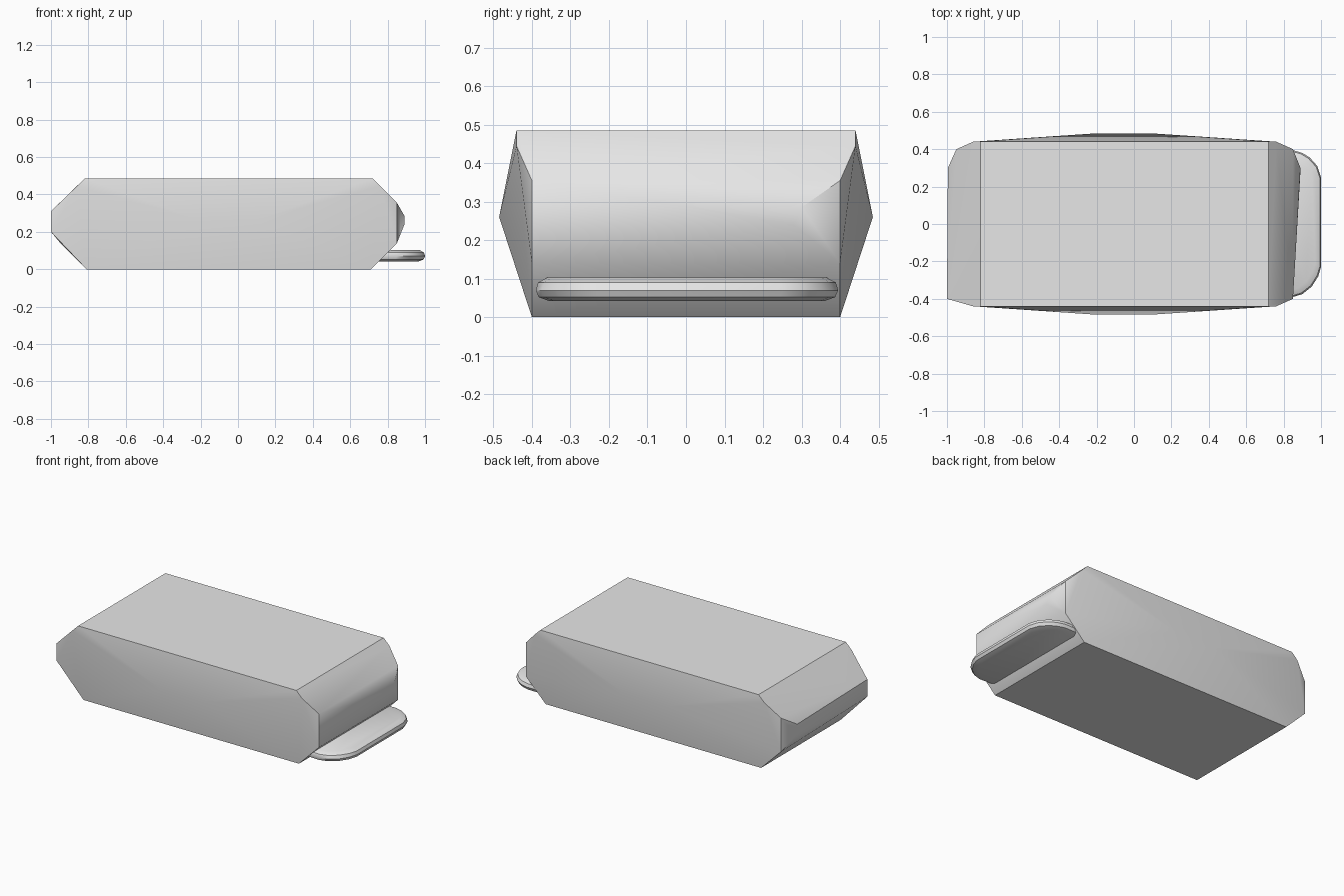
import bpy, bmesh, math

cube = bpy.data.objects.get("Cube")
if cube:
    bpy.data.objects.remove(cube, do_unlink=True)

# One plain grey for everything
grey = bpy.data.materials.new("light_grey")
grey.use_nodes = True
grey.diffuse_color = (0.8, 0.8, 0.8, 1)
grey.node_tree.nodes["Principled BSDF"].inputs["Base Color"].default_value = (0.8, 0.8, 0.8, 1)


def finish(name, bm, angle):
    bmesh.ops.recalc_face_normals(bm, faces=bm.faces[:])
    mesh = bpy.data.meshes.new(name)
    bm.to_mesh(mesh)
    bm.free()
    obj = bpy.data.objects.new(name, mesh)
    bpy.context.collection.objects.link(obj)
    mesh.materials.append(grey)
    bpy.ops.object.select_all(action='DESELECT')
    obj.select_set(True)
    bpy.context.view_layer.objects.active = obj
    bpy.ops.object.shade_smooth_by_angle(angle=math.radians(angle))
    return obj


# Faceted body: corner points shared by front and back, then the skewed ends
points = []
for s in (-1, 1):
    points += [(-0.82, s * 0.44, 0.485), (0.72, s * 0.44, 0.485),    # top
               (-0.86, s * 0.44, 0.445), (0.76, s * 0.44, 0.445),    # shoulders
               (-0.2, s * 0.485, 0.26), (0.09, s * 0.485, 0.26),     # side ridge
               (-0.81, s * 0.40, 0.0), (0.71, s * 0.40, 0.0),        # base
               (0.85, s * 0.40, 0.355), (0.85, s * 0.40, 0.14)]      # left end
points += [(0.89, 0.30, 0.285), (0.89, 0.28, 0.24),                  # left end ridge
           (-1.0, -0.40, 0.31), (-1.0, -0.40, 0.20),                 # right end
           (-0.95, 0.40, 0.355), (-0.95, 0.40, 0.14),
           (-0.995, 0.30, 0.29), (-0.995, 0.30, 0.22)]
bm = bmesh.new()
for p in points:
    bm.verts.new(p)
bmesh.ops.convex_hull(bm, input=bm.verts[:])
bmesh.ops.dissolve_limit(bm, angle_limit=math.radians(0.5), verts=bm.verts[:], edges=bm.edges[:])
finish("body", bm, 30)

# Rounded tongue sticking out under the left end
outline = [(0.70, -0.385), (0.85, -0.39), (0.90, -0.375), (0.95, -0.335), (0.985, -0.28),
           (1.0, -0.23), (1.0, 0.25), (0.98, 0.31), (0.94, 0.355), (0.90, 0.38),
           (0.85, 0.395), (0.70, 0.395)]
bm = bmesh.new()
# Rings from the underside up; the middle rings are the widest
rings = []
for inset, z in ((0.035, 0.042), (0.008, 0.052), (0.0, 0.07), (0.006, 0.09), (0.03, 0.103)):
    k = 1 - inset / 0.39
    rings.append([bm.verts.new((x - inset if x > 0.71 else x, y * k, z)) for x, y in outline])
n = len(outline)
for low, high in zip(rings, rings[1:]):
    for i in range(n):
        j = (i + 1) % n
        bm.faces.new((low[i], low[j], high[j], high[i]))
bm.faces.new(rings[0][::-1])
bm.faces.new(rings[-1])
finish("tongue", bm, 40)
